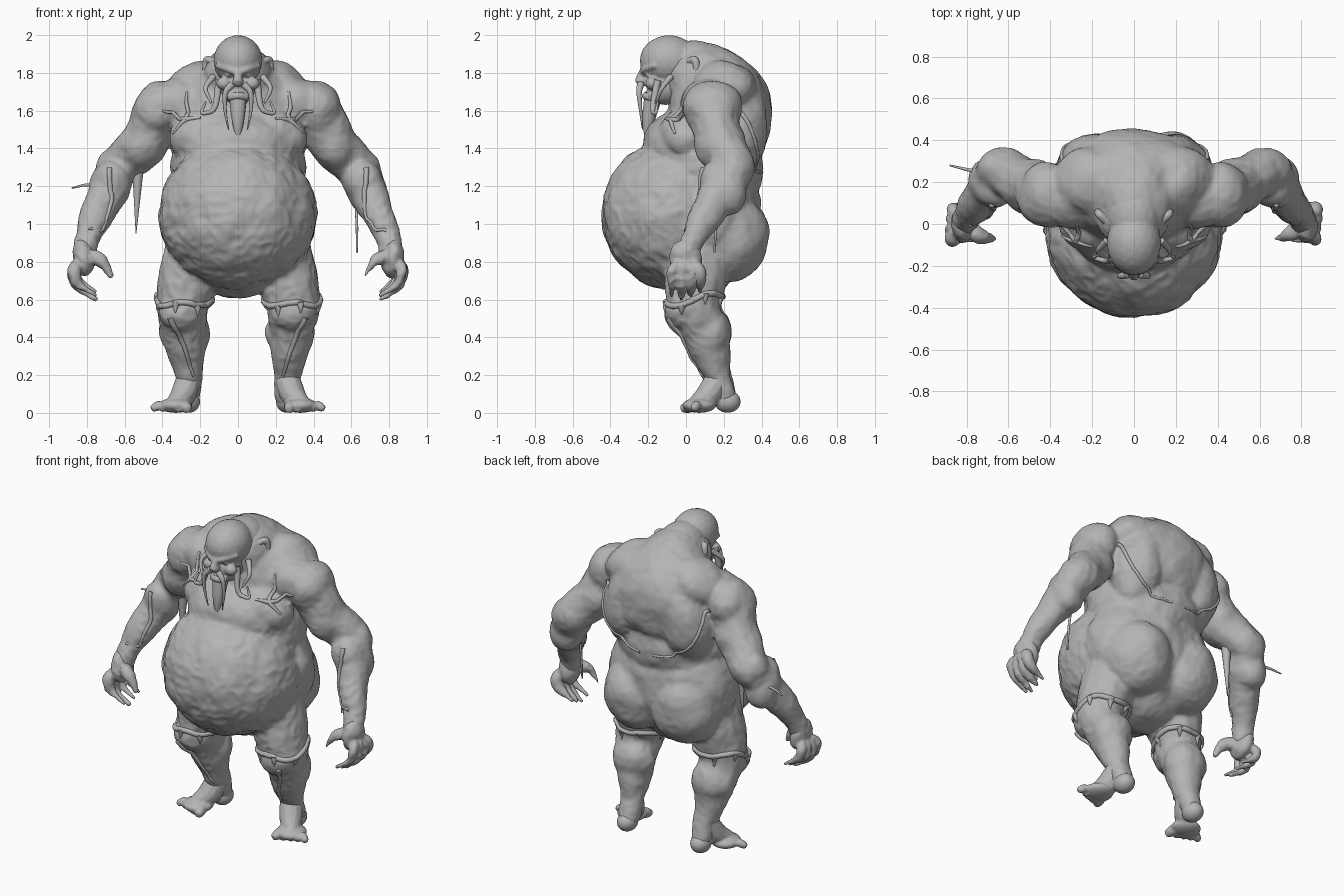
import bpy, bmesh, math
from mathutils import Vector, Euler, Matrix, noise
from mathutils.bvhtree import BVHTree

cube = bpy.data.objects.get("Cube")
if cube:
    bpy.data.objects.remove(cube)

skin = bpy.data.materials.new("grey clay")
skin.use_nodes = True
grey = (.46, .46, .46, 1)
skin.diffuse_color = grey
skin.node_tree.nodes["Principled BSDF"].inputs["Base Color"].default_value = grey


def blob(part, at, size, tilt=0, roll=0):
    """Ellipsoid, tilted about x and rolled about y in degrees."""
    turn = Euler((math.radians(tilt), math.radians(roll), 0))
    place = Matrix.LocRotScale(Vector(at), turn, Vector(size))
    bmesh.ops.create_icosphere(part, subdivisions=3, radius=1, matrix=place)


def blob_pair(part, at, size, tilt=0, roll=0):
    x, y, z = at
    blob(part, (x, y, z), size, tilt, roll)
    blob(part, (-x, y, z), size, tilt, -roll)


def radius_at(radii, t):
    """Blend evenly spaced radii along a limb."""
    t *= len(radii) - 1
    k = min(int(t), len(radii) - 2)
    return radii[k] + (radii[k + 1] - radii[k]) * (t - k)


def limb(part, points, radii, side=1, hug=None, sides=12):
    """Round tube along a smoothed path, which may hug a surface."""
    last = len(points) - 1
    path = [Vector((side * x, y, z, radius_at(radii, i / last)))
            for i, (x, y, z) in enumerate(points)]
    for step in range(3):
        cut = [path[0]]
        for a, b in zip(path, path[1:]):
            cut += [a.lerp(b, .2), a.lerp(b, .8)]
        path = cut + [path[-1]]
    if hug:
        path = [Vector((*hug.find_nearest(spot.xyz)[0], spot.w)) for spot in path]
    rings, across = [], Vector((.3, .9, .2))
    for i, spot in enumerate(path):
        ahead = path[min(i + 1, len(path) - 1)] - path[max(i - 1, 0)]
        ahead = ahead.xyz.normalized()
        across = (across - ahead * across.dot(ahead)).normalized()
        upward = ahead.cross(across)
        ring = []
        for j in range(sides):
            angle = j * math.tau / sides
            offset = math.cos(angle) * across + math.sin(angle) * upward
            ring.append(part.verts.new(spot.xyz + spot.w * offset))
        rings.append(ring)
    for low, high in zip(rings, rings[1:]):
        for j in range(sides):
            part.faces.new((low[j - 1], low[j], high[j], high[j - 1]))
    part.faces.new(rings[0][::-1])
    part.faces.new(rings[-1])


def limb_pair(part, points, radii, hug=None):
    for side in (1, -1):
        limb(part, points, radii, side, hug)


def finish(name, part, voxel=0, soften=3, rough=None):
    """Turn a part into an object, optionally fused into a single skin."""
    mesh = bpy.data.meshes.new(name)
    part.to_mesh(mesh)
    part.free()
    ob = bpy.data.objects.new(name, mesh)
    bpy.context.collection.objects.link(ob)
    if voxel:
        fuse = ob.modifiers.new("fuse", 'REMESH')
        fuse.mode, fuse.voxel_size = 'VOXEL', voxel
        smooth = ob.modifiers.new("soften", 'SMOOTH')
        smooth.factor, smooth.iterations = .5, soften
        scene_state = bpy.context.evaluated_depsgraph_get()
        ob.data = bpy.data.meshes.new_from_object(ob.evaluated_get(scene_state))
        ob.modifiers.clear()
    if rough:
        normals = [v.normal.copy() for v in ob.data.vertices]
        for v, normal in zip(ob.data.vertices, normals):
            v.co += normal * rough(v.co)
    ob.data.materials.clear()
    ob.data.materials.append(skin)
    for face in ob.data.polygons:
        face.use_smooth = True
    return ob.data


def lumps(co):
    """Lumpy hide, pitted more on the belly and the front of the legs."""
    front = 1 if co.y < .05 and co.z < 1.4 else .5
    broad = noise.noise(co * 8) * .012
    pits = abs(noise.noise(co * 17)) * .01
    return broad + front * (.004 - pits)


# Torso
body = bmesh.new()
blob(body, at=(0, -.06, 1.05), size=(.42, .39, .4))         # belly
blob(body, at=(0, .12, 1.04), size=(.42, .28, .36))         # waist
blob(body, at=(0, .1, 1.3), size=(.36, .31, .3))            # ribs
blob(body, at=(0, 0, 1.4), size=(.32, .23, .22))            # breast
blob(body, at=(0, .18, 1.58), size=(.36, .28, .32))         # hump
blob(body, at=(0, .13, 1.75), size=(.2, .26, .2), tilt=-20)
blob(body, at=(0, .05, .78), size=(.26, .22, .17))          # pelvis
blob_pair(body, at=(.17, .22, .93), size=(.21, .22, .24))   # buttocks
blob_pair(body, at=(.17, 0, 1.48), size=(.2, .14, .14), tilt=15, roll=15)   # chest
blob_pair(body, at=(.19, .26, 1.52), size=(.17, .17, .28), roll=-12)  # back muscles
blob_pair(body, at=(.22, .2, 1.72), size=(.18, .17, .13), roll=28)    # neck slope

# Arms hang from named joints
shoulder = Vector((.42, .14, 1.61))
elbow = Vector((.63, .26, 1.3))
wrist = Vector((.79, .05, .95))
palm = Vector((.82, 0, .82))
biceps = Vector((.49, .18, 1.43))
forearm = elbow.lerp(wrist, .3)
blob_pair(body, at=shoulder, size=(.13, .16, .15), roll=-15)
blob_pair(body, at=shoulder.lerp((0, .1, 1.7), .3), size=(.17, .15, .14))
limb_pair(body, [shoulder, biceps, elbow], radii=(.13, .13, .11))
limb_pair(body, [elbow, forearm, wrist, palm], radii=(.11, .11, .07, .06))
blob_pair(body, at=biceps, size=(.12, .14, .16), roll=-35)
blob_pair(body, at=elbow, size=(.12, .1, .11))
blob_pair(body, at=forearm, size=(.11, .11, .16), tilt=30, roll=-20)

# Legs, from hip to heel
hip = Vector((.22, .07, .9))
knee = Vector((.3, .04, .56))
calf = Vector((.28, .11, .41))
ankle = Vector((.26, .17, .18))
heel = Vector((.26, .22, .06))
limb_pair(body, [hip, (.26, .05, .72), knee, calf, ankle, heel],
          radii=(.16, .17, .14, .12, .068, .06))
blob_pair(body, at=knee + Vector((0, -.06, -.02)), size=(.12, .09, .11))
blob_pair(body, at=calf + Vector((0, .02, .02)), size=(.135, .11, .13))
hide = finish("body", body, voxel=.0115, soften=12, rough=lumps)
surface = BVHTree.FromPolygons([v.co for v in hide.vertices],
                               [face.vertices for face in hide.polygons])

# Hooked fingers fan out along the palm, with the thumb in front
hands = bmesh.new()
blob_pair(hands, at=palm, size=(.055, .085, .1), roll=8)
limb_pair(hands, [wrist, palm], radii=(.06, .05))
for i in range(4):
    y = (i - 1.5) * .05
    tip = .6 + .02 * abs(i - 1)
    limb_pair(hands, [palm, (.875, y, .76), (.85, y, tip + .06), (.75, y, tip)],
              radii=(.034, .032, .025, .008))
limb_pair(hands, [palm, (.73, -.06, .82), (.67, -.07, .72)], radii=(.045, .034, .01))
finish("hands", hands, voxel=.007, rough=lumps)

# Feet with toes spread outward, shrinking from the big toe
feet = bmesh.new()
blob_pair(feet, at=heel, size=(.06, .07, .06))
limb_pair(feet, [ankle, (.29, .12, .09), (.35, .04, .04)], radii=(.068, .07, .04))
blob_pair(feet, at=(.33, .07, .04), size=(.09, .09, .04))
for i in range(5):
    root = Vector((.29 + .03 * i, .06, .045))
    tip = Vector((.265 + .048 * i, -.025 + .016 * i, .02))
    size = .033 - .002 * i
    limb_pair(feet, [root, root.lerp(tip, .6), tip], radii=(size, size, size * .6))
finish("feet", feet, voxel=.007)

# Head and face
head = bmesh.new()
blob(head, at=(0, -.09, 1.865), size=(.13, .155, .135))
blob(head, at=(0, .06, 1.83), size=(.14, .18, .14), tilt=-15)    # nape
blob(head, at=(0, -.11, 1.73), size=(.095, .1, .1))              # jaw
blob(head, at=(0, -.235, 1.755), size=(.03, .03, .03))           # nose
limb(head, [(0, -.22, 1.83), (0, -.25, 1.75)], radii=(.018, .025))
limb_pair(head, [(0, -.23, 1.8), (.05, -.22, 1.82), (.11, -.16, 1.84)],
          radii=(.02, .018))                                     # brows
blob_pair(head, at=(.075, -.18, 1.745), size=(.04, .035, .035))  # cheeks
blob_pair(head, at=(.05, -.2, 1.79), size=(.02, .016, .013))     # eyes
limb_pair(head, [(.12, 0, 1.85), (.17, .05, 1.88), (.17, .06, 1.8), (.13, 0, 1.75)],
          radii=(.02, .02))                                      # ears
limb(head, [(-.05, -.19, 1.67), (0, -.22, 1.68), (.05, -.19, 1.67)], radii=(.02, .02))
finish("head", head, voxel=.007, soften=5)

# Beard and drooping tendrils
beard = bmesh.new()
limb(beard, [(0, -.17, 1.69), (0, -.2, 1.55), (0, -.21, 1.42)], radii=(.05, .035, .004))
limb_pair(beard, [(.03, -.24, 1.74), (.07, -.25, 1.7), (.07, -.24, 1.6), (.05, -.23, 1.5)],
          radii=(.02, .003))
limb_pair(beard, [(.1, -.15, 1.76), (.12, -.18, 1.6), (.2, -.16, 1.58), (.17, -.15, 1.65)],
          radii=(.02, .005))
limb_pair(beard, [(.13, -.08, 1.78), (.18, -.13, 1.72), (.14, -.16, 1.64)], radii=(.018, .006))
finish("beard_and_tendrils", beard)

# Torn trouser hems: a wavy band with hanging tatters
hems = bmesh.new()
for side in (1, -1):
    band = []
    for k in range(15):
        angle = k * math.tau / 14
        x, y = knee.x + .15 * math.cos(angle), knee.y + .16 * math.sin(angle)
        z = .6 + .02 * math.sin(3 * angle) + .03 * math.sin(angle)
        band.append((x, y, z))
        if k % 2:
            limb(hems, [(x, y, z), (x, y, z - .06)], (.022, .002), side, surface)
    limb(hems, band, radii=(.016, .016), side=side, hug=surface)
finish("trouser_hems", hems)

# Roots on the chest, cords on the back and veins on the limbs cling to the skin
cords = bmesh.new()
fork = Vector((.28, -.09, 1.56))
for twig in ((.4, 0, 1.6), (.35, -.06, 1.48), (.27, 0, 1.7), (.2, -.12, 1.57)):
    limb_pair(cords, [fork, twig], radii=(.014, .006), hug=surface)
limb_pair(cords, [(.36, .3, 1.6), (.34, .4, 1.4), (.22, .42, 1.28), (.05, .42, 1.27)],
          radii=(.011, .007), hug=surface)
limb_pair(cords, [forearm + Vector((0, -.1, .1)), forearm - Vector((0, .1, .1)), wrist],
          radii=(.014, .008), hug=surface)
limb_pair(cords, [(.36, -.1, .5), (.28, 0, .34), (.24, .1, .2)], radii=(.016, .008), hug=surface)
finish("cords_and_veins", cords)

# Strands hanging from the arms
strands = bmesh.new()
limb(strands, [(.62, .2, 1.25), (.63, .16, 1), (.63, .15, .85)], radii=(.01, .005))
limb(strands, [(-.53, .2, 1.28), (-.54, .2, .95)], radii=(.03, .002))
limb(strands, [(-.7, .24, 1.2), (-.8, .26, 1.21), (-.88, .28, 1.19)], radii=(.012, .004))
finish("arm_strands", strands)
